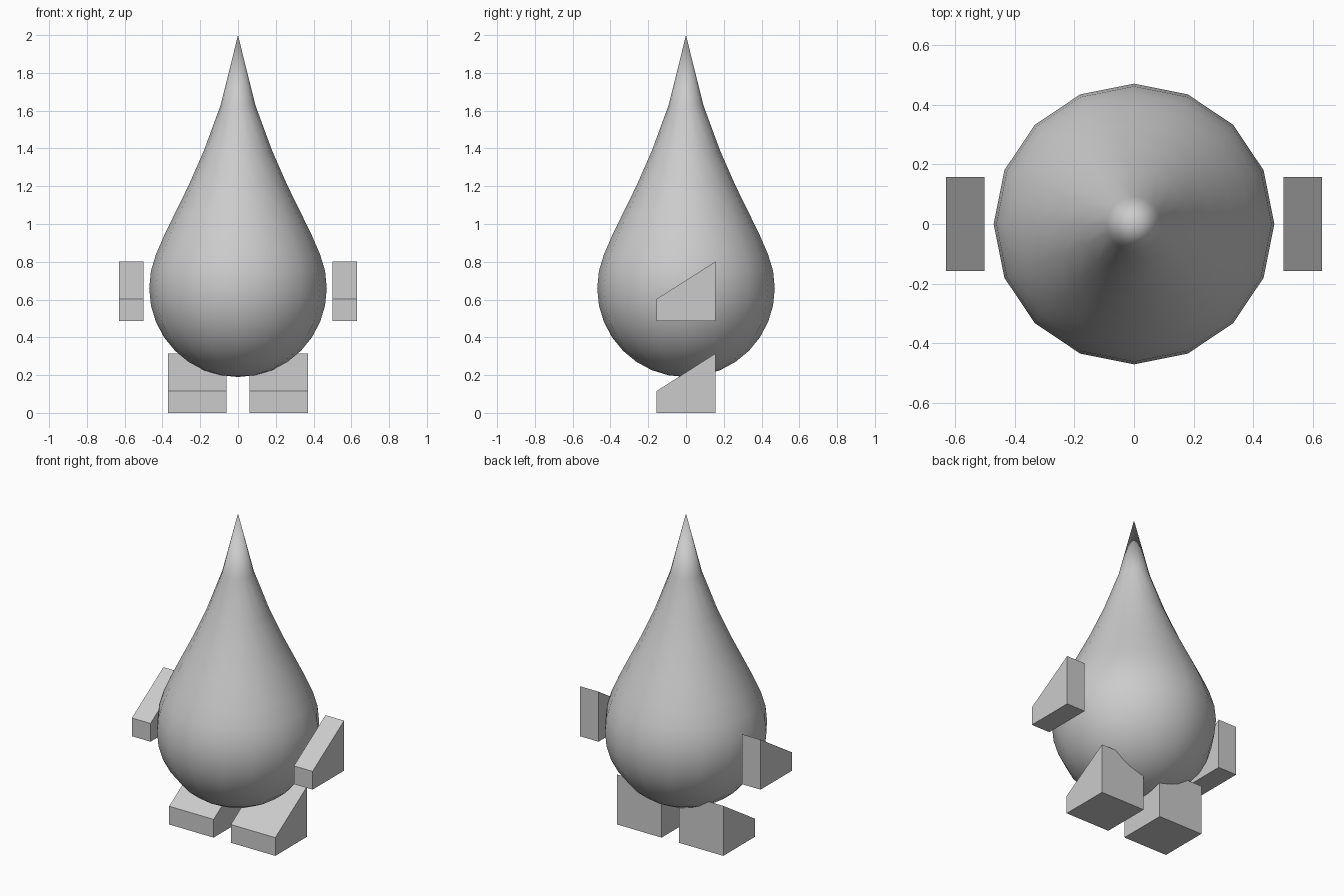
import bpy, bmesh, math

if "Cube" in bpy.data.objects:
    bpy.data.objects.remove(bpy.data.objects["Cube"])

# Teardrop body: UV sphere whose upper rings are pulled up to a point
R, CZ = 0.47, 0.66
bm = bmesh.new()
bmesh.ops.create_uvsphere(bm, u_segments=16, v_segments=16, radius=R)
pulled = [2.0, 1.63, 1.39, 1.205, 1.06, 0.94]   # heights from tip downwards
for v in bm.verts:
    k = round(math.acos(max(-1, min(1, v.co.z / R))) / (math.pi / 16))
    v.co.z = pulled[k] if k < len(pulled) else v.co.z + CZ
for f in bm.faces:
    f.smooth = True
mesh = bpy.data.meshes.new("body")
bm.to_mesh(mesh)
bm.free()
bpy.context.collection.objects.link(bpy.data.objects.new("body", mesh))


def wedge(name, x0, x1, z):
    """Block with a top sloping down towards the front."""
    profile = [(-0.157, z), (0.157, z), (0.157, z + 0.315), (-0.157, z + 0.115)]
    bm = bmesh.new()
    face = bm.faces.new([bm.verts.new((x0, y, h)) for y, h in profile])
    ext = bmesh.ops.extrude_face_region(bm, geom=[face])
    for v in ext["geom"]:
        if isinstance(v, bmesh.types.BMVert):
            v.co.x = x1
    bmesh.ops.recalc_face_normals(bm, faces=bm.faces)
    mesh = bpy.data.meshes.new(name)
    bm.to_mesh(mesh)
    bm.free()
    bpy.context.collection.objects.link(bpy.data.objects.new(name, mesh))


# Feet and floating hands on both sides
for side, s in (("left", -1), ("right", 1)):
    wedge(f"{side}_foot", s * 0.06, s * 0.37, 0.0)
    wedge(f"{side}_hand", s * 0.5, s * 0.63, 0.487)
